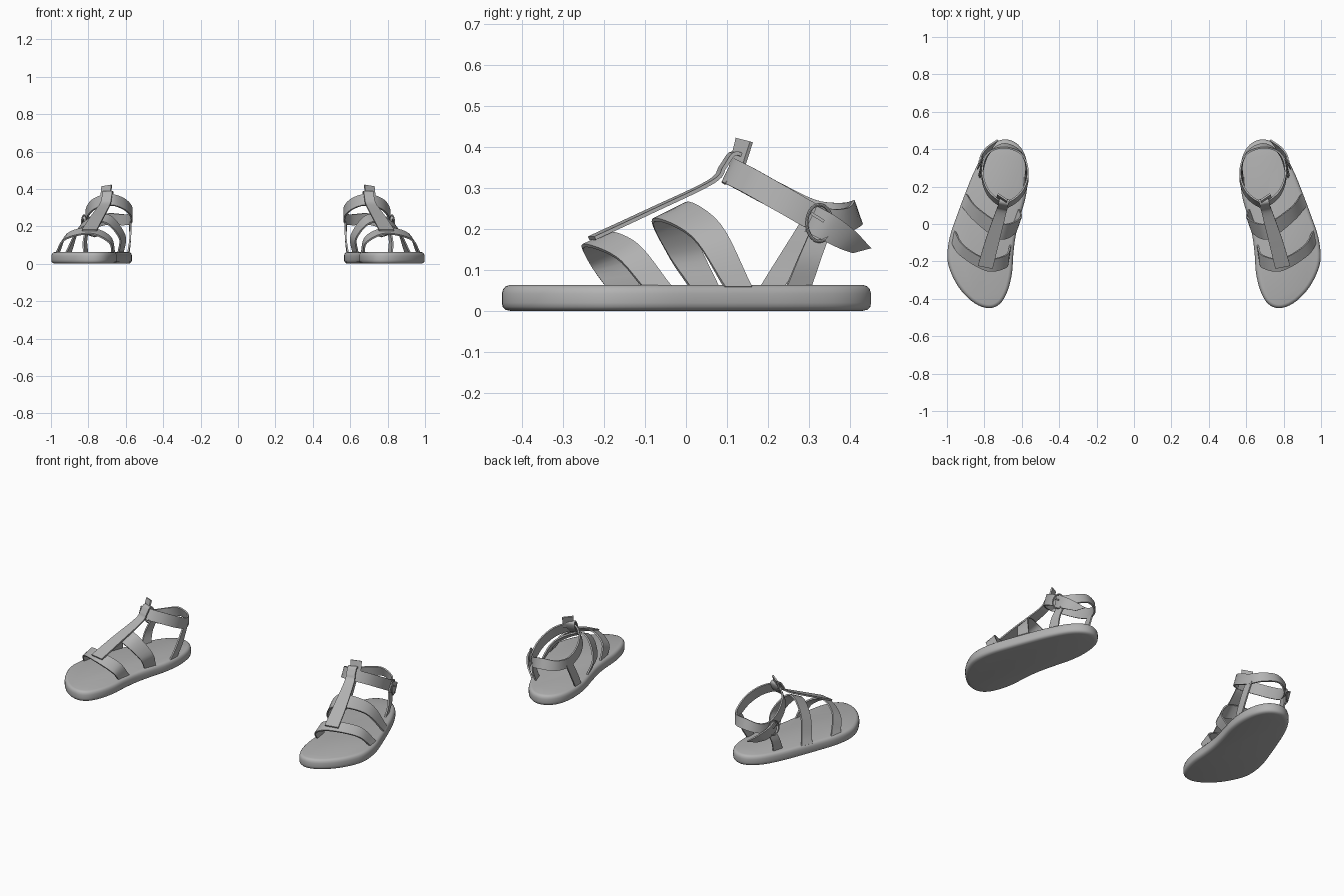
import bpy, bmesh, math
from mathutils import Vector

grey = bpy.data.materials.new("grey_leather")
grey.diffuse_color = (0.45, 0.45, 0.45, 1)


def spline(pts, steps, closed=False):
    """Catmull-Rom resampling of a point list."""
    p = [Vector(q) for q in pts]
    n = len(p)
    if closed:
        get = lambda i: p[i % n]
    else:
        get = lambda i: p[0] * 2 - p[1] if i < 0 else p[-1] * 2 - p[-2] if i >= n else p[i]
    out = []
    for i in range(n if closed else n - 1):
        a, b, c, d = (get(i + k) for k in (-1, 0, 1, 2))
        for s in range(steps):
            t = s / steps
            out.append(0.5 * (2 * b + (c - a) * t + (2 * a - 5 * b + 4 * c - d) * t * t
                              + (3 * b - a - 3 * c + d) * t ** 3))
    if not closed:
        out.append(p[-1])
    return out


def finish(name, bm):
    """Make the object, smooth it and mirror it to the other foot."""
    bmesh.ops.recalc_face_normals(bm, faces=bm.faces)
    me = bpy.data.meshes.new(name)
    bm.to_mesh(me)
    bm.free()
    me.materials.append(grey)
    ob = bpy.data.objects.new(name, me)
    bpy.context.collection.objects.link(ob)
    bpy.ops.object.select_all(action='DESELECT')
    ob.select_set(True)
    bpy.context.view_layer.objects.active = ob
    bpy.ops.object.shade_smooth_by_angle(angle=math.radians(40))
    ob.modifiers.new("other_foot", 'MIRROR')
    return ob


def skin(name, rings, closed=False, caps=True):
    """Bridge a list of equal point rings."""
    bm = bmesh.new()
    vs = [[bm.verts.new(q) for q in r] for r in rings]
    m = len(vs[0])
    for i in range(len(vs) if closed else len(vs) - 1):
        a, b = vs[i], vs[(i + 1) % len(vs)]
        for j in range(m):
            k = (j + 1) % m
            bm.faces.new((a[j], a[k], b[k], b[j]))
    if caps and not closed:
        bm.faces.new(vs[0])
        bm.faces.new(vs[-1])
    return finish(name, bm)


def strap(name, edge_a, edge_b, steps=6, closed=False, thick=0.009):
    """Flat leather band between two edge curves."""
    A, B = spline(edge_a, steps, closed), spline(edge_b, steps, closed)
    n = len(A)
    rings = []
    for i in range(n):
        lo, hi = ((i - 1) % n, (i + 1) % n) if closed else (max(i - 1, 0), min(i + 1, n - 1))
        tangent = (A[hi] + B[hi]) - (A[lo] + B[lo])
        nor = tangent.cross(B[i] - A[i]).normalized() * thick / 2
        rings.append([A[i] + nor, B[i] + nor, B[i] - nor, A[i] - nor])
    return skin(name, rings, closed)


# Sole: rounded slab following the foot outline
outline = [(0.775, -0.45), (0.85, -0.425), (0.925, -0.355), (0.977, -0.265), (0.998, -0.18),
           (0.985, -0.07), (0.945, 0.05), (0.90, 0.17), (0.855, 0.28), (0.80, 0.38),
           (0.74, 0.437), (0.68, 0.452), (0.62, 0.425), (0.58, 0.36), (0.567, 0.26),
           (0.578, 0.15), (0.605, 0.05), (0.632, -0.06), (0.645, -0.16), (0.652, -0.26),
           (0.675, -0.355), (0.715, -0.425)]
edge = spline([(x, y, 0) for x, y in outline], 4, True)
inward = []
for i in range(len(edge)):
    t = (edge[(i + 1) % len(edge)] - edge[i - 1]).normalized()
    inward.append(Vector((-t.y, t.x, 0)))
layers = [(0.0, 0.022), (0.003, 0.009), (0.010, 0.002), (0.020, 0), (0.042, 0),
          (0.053, 0.003), (0.060, 0.009), (0.0635, 0.019)]
skin("sole", [[p + d * inset + Vector((0, 0, z)) for p, d in zip(edge, inward)]
              for z, inset in layers])

# Toe band, inner side to outer side
strap("toe_strap",
      [(0.672, -0.195, 0.058), (0.69, -0.235, 0.115), (0.79, -0.25, 0.16),
       (0.925, -0.17, 0.13), (0.972, -0.105, 0.058)],
      [(0.66, -0.11, 0.058), (0.685, -0.165, 0.145), (0.79, -0.185, 0.19),
       (0.91, -0.115, 0.16), (0.958, -0.035, 0.058)])

# Instep band
strap("instep_strap",
      [(0.64, 0.01, 0.058), (0.635, -0.045, 0.14), (0.72, -0.08, 0.222),
       (0.85, 0.015, 0.18), (0.92, 0.095, 0.058)],
      [(0.615, 0.08, 0.058), (0.607, 0.035, 0.155), (0.70, 0.0, 0.262),
       (0.835, 0.085, 0.21), (0.895, 0.16, 0.058)])

# Centre strap running up the foot and folding over the ankle band
centre = [(0.795, -0.23, 0.178, 0.040), (0.757, -0.09, 0.243, 0.036),
          (0.712, 0.06, 0.315, 0.028), (0.702, 0.09, 0.352, 0.026),
          (0.697, 0.112, 0.383, 0.026), (0.692, 0.132, 0.378, 0.026),
          (0.692, 0.122, 0.345, 0.026), (0.695, 0.095, 0.312, 0.026)]
strap("centre_strap", [(x - w, y - w * 0.2, z) for x, y, z, w in centre],
      [(x + w, y + w * 0.2, z) for x, y, z, w in centre])

# Pull tab above the fold
strap("pull_tab", [(0.685, 0.108, 0.35), (0.675, 0.125, 0.422)],
      [(0.735, 0.138, 0.345), (0.728, 0.16, 0.413)], steps=2)

# Ankle band: high at the front, low around the heel (x, y, z, lean)
ankle = [(0.69, 0.105, 0.343, 0.014), (0.77, 0.155, 0.318, 0.014), (0.808, 0.24, 0.270, 0.014),
         (0.803, 0.325, 0.225, 0.012), (0.765, 0.39, 0.222, 0.0), (0.69, 0.418, 0.24, -0.010),
         (0.61, 0.385, 0.235, -0.004), (0.573, 0.31, 0.242, 0.008), (0.573, 0.22, 0.282, 0.014),
         (0.615, 0.145, 0.322, 0.014)]
strap("ankle_strap", [(x, y - l, z - 0.029) for x, y, z, l in ankle],
      [(x, y + l, z + 0.029) for x, y, z, l in ankle], closed=True)

# Loose pointed end past the buckle
strap("strap_end",
      [(0.816, 0.29, 0.195), (0.818, 0.33, 0.175), (0.80, 0.37, 0.155), (0.762, 0.405, 0.143)],
      [(0.822, 0.32, 0.257), (0.818, 0.365, 0.232), (0.785, 0.41, 0.197), (0.728, 0.45, 0.155)])

# Heel supports on both sides
strap("outer_heel_strap",
      [(0.825, 0.245, 0.058), (0.825, 0.275, 0.13), (0.803, 0.31, 0.21)],
      [(0.805, 0.305, 0.058), (0.81, 0.33, 0.13), (0.79, 0.36, 0.21)])
strap("inner_heel_strap",
      [(0.588, 0.18, 0.058), (0.577, 0.225, 0.13), (0.572, 0.285, 0.225)],
      [(0.584, 0.24, 0.058), (0.577, 0.285, 0.13), (0.578, 0.335, 0.225)])

# Buckle: oval ring and prong
rings = []
for i in range(28):
    a = math.tau * i / 28
    rings.append([(0.824 - 0.012 * math.cos(a) + 0.004 * math.sin(b),
                   0.326 + math.cos(a) * (0.031 + 0.004 * math.cos(b)),
                   0.215 + math.sin(a) * (0.045 + 0.004 * math.cos(b)))
                  for b in (math.tau * k / 8 for k in range(8))])
skin("buckle_ring", rings, closed=True)
strap("buckle_prong", [(0.829, 0.303, 0.236), (0.828, 0.335, 0.216)],
      [(0.829, 0.307, 0.242), (0.828, 0.339, 0.222)], steps=2, thick=0.006)
